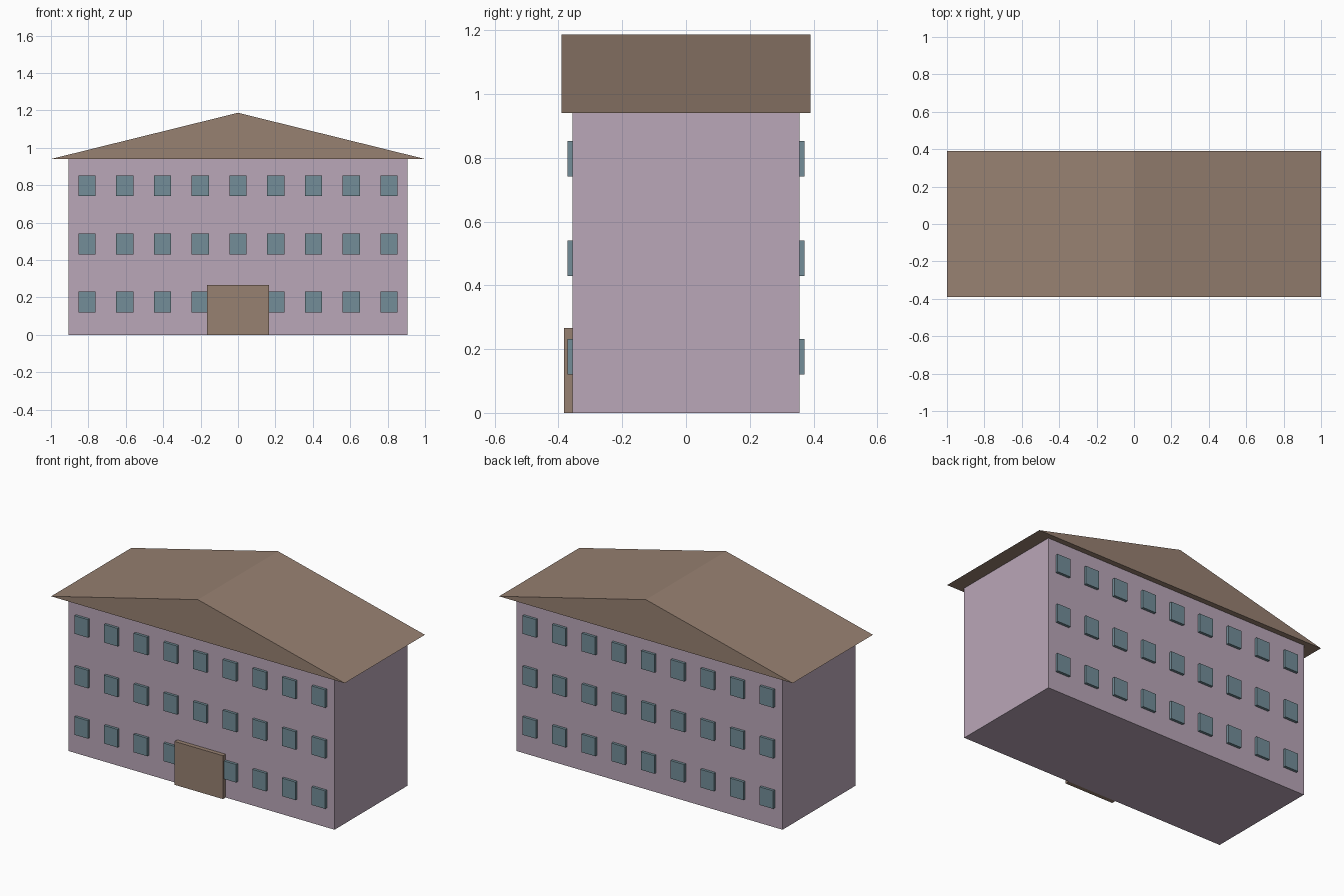
import bpy

if "Cube" in bpy.data.objects:
    bpy.data.objects.remove(bpy.data.objects["Cube"], do_unlink=True)


def material(name, colour):
    mat = bpy.data.materials.new(name)
    mat.use_nodes = True
    mat.diffuse_color = (*colour, 1)
    mat.node_tree.nodes["Principled BSDF"].inputs["Base Color"].default_value = (*colour, 1)
    return mat


lilac = material("lilac_wall", (0.49, 0.385, 0.48))
brown = material("brown_roof", (0.31, 0.218, 0.166))
teal = material("teal_glass", (0.172, 0.27, 0.315))


def prism(name, profile, y0, y1, mat):
    """Extrude an x-z profile, counter-clockwise from the front, along y."""
    n = len(profile)
    verts = [(x, y, z) for y in (y0, y1) for x, z in profile]
    faces = [tuple(range(n)), tuple(reversed(range(n, 2 * n)))]
    faces += [(i, i + n, (i + 1) % n + n, (i + 1) % n) for i in range(n)]
    mesh = bpy.data.meshes.new(name)
    mesh.from_pydata(verts, [], faces)
    mesh.materials.append(mat)
    obj = bpy.data.objects.new(name, mesh)
    bpy.context.collection.objects.link(obj)
    return obj


def box(name, x, half_width, z0, z1, y0, y1, mat):
    left, right = x - half_width, x + half_width
    return prism(name, [(left, z0), (right, z0), (right, z1), (left, z1)], y0, y1, mat)


# Main block and gabled roof
HALF_DEPTH = 0.356
EAVES = 0.94
box("walls", 0, 0.907, 0, EAVES, -HALF_DEPTH, HALF_DEPTH, lilac)
prism("roof", [(-1, EAVES), (1, EAVES), (0, 1.187)], -0.39, 0.39, brown)

# Entrance
box("entrance_door", 0, 0.165, 0, 0.267, -0.382, -HALF_DEPTH, brown)

# Three rows of nine windows on the front and the back
for side, y0, y1 in (("front", -0.372, -HALF_DEPTH), ("back", HALF_DEPTH, 0.372)):
    for floor, z in enumerate((0.12, 0.43, 0.742)):
        for column in range(9):
            box(f"{side}_window_{floor + 1}_{column + 1}", (column - 4) * 0.202,
                0.046, z, z + 0.111, y0, y1, teal)
